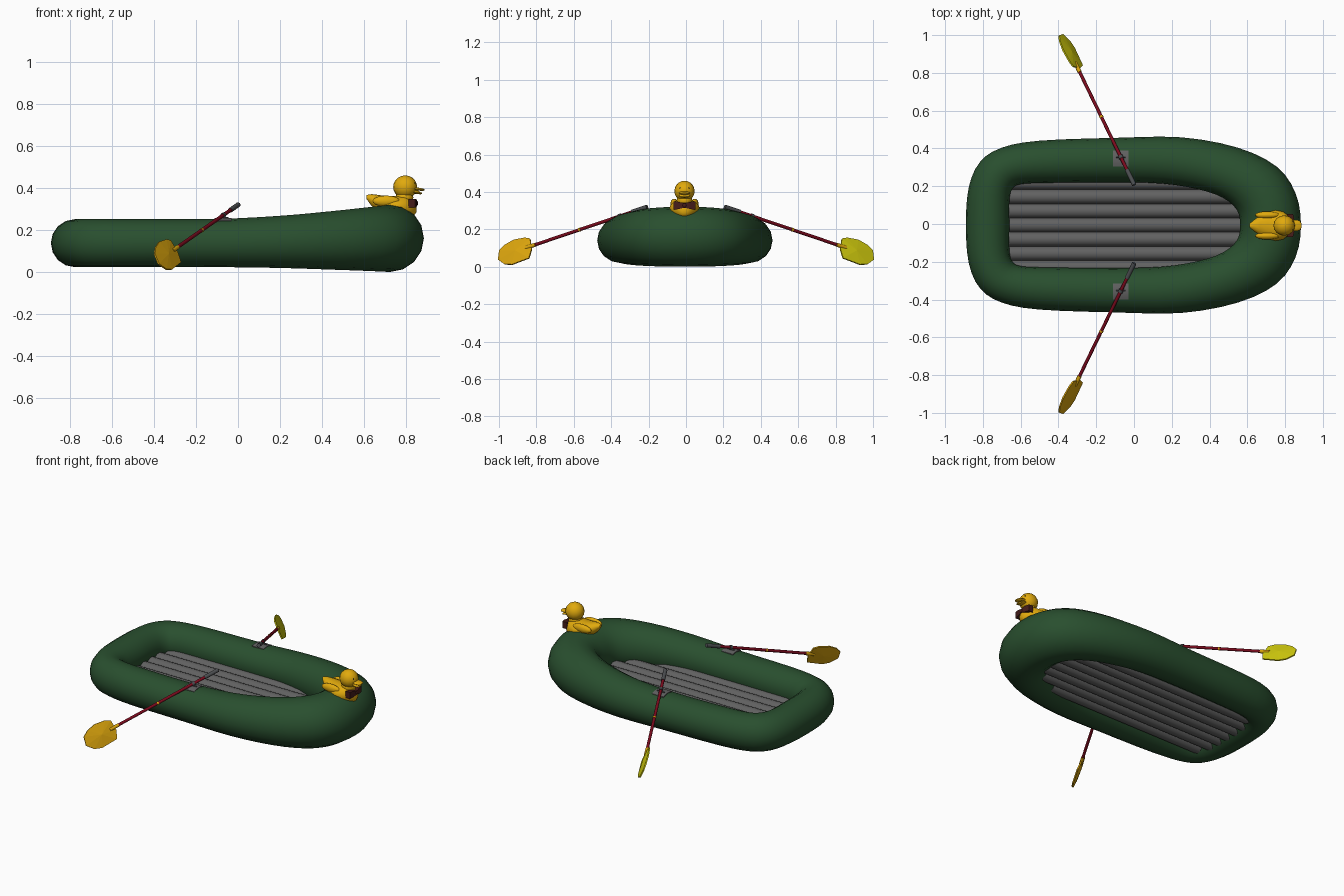
import bpy, bmesh
from math import sin, cos, pi, sqrt
from mathutils import Vector as V

if "Cube" in bpy.data.objects:
    bpy.data.objects.remove(bpy.data.objects["Cube"])

def mat(name, *c):
    m = bpy.data.materials.new(name)
    m.diffuse_color = (*c, 1)
    m.use_nodes = True
    m.node_tree.nodes["Principled BSDF"].inputs["Base Color"].default_value = m.diffuse_color
    return m

GREEN = mat("green", .022, .078, .028)
GREY = mat("dark_grey", .12, .12, .12)
GRIP = mat("grip_grey", .07, .075, .08)
RED = mat("red", .2, .003, .012)
GOLD = mat("gold", .75, .4, .004)
YELLOW = mat("yellow", .62, .58, .004)
ORANGE = mat("orange", .72, .38, .004)
BROWN = mat("brown", .06, .012, .01)
BLACK = mat("black", .01, .01, .01)
YC = -.006

def build(name, verts, faces, m, angle=40):
    me = bpy.data.meshes.new(name)
    me.from_pydata([tuple(v) for v in verts], [], faces)
    bm = bmesh.new()
    bm.from_mesh(me)
    bmesh.ops.recalc_face_normals(bm, faces=bm.faces)
    bm.to_mesh(me)
    bm.free()
    o = bpy.data.objects.new(name, me)
    bpy.context.collection.objects.link(o)
    me.materials.append(m)
    if angle:
        bpy.ops.object.select_all(action='DESELECT')
        o.select_set(True)
        bpy.context.view_layer.objects.active = o
        bpy.ops.object.shade_smooth_by_angle(angle=angle * pi / 180)
    return o

def loft(name, rings, m, closed=False, angle=40):
    n, k = len(rings[0]), len(rings)
    faces = []
    for i in range(k if closed else k - 1):
        a, b = i * n, (i + 1) % k * n
        faces += [(a + j, a + (j + 1) % n, b + (j + 1) % n, b + j) for j in range(n)]
    if not closed:
        faces += [tuple(range(n)), tuple(range((k - 1) * n, k * n))]
    return build(name, [p for r in rings for p in r], faces, m, angle)

def ring(c, u, v, n):
    return [c + u * cos(2 * pi * i / n) + v * sin(2 * pi * i / n) for i in range(n)]

def ball(name, c, r, m, seg=16, rings=10):
    rs = []
    for i in range(rings + 1):
        t = pi * min(max(i / rings, .01), .99)
        rs.append(ring(V(c) + V((0, 0, r[2] * cos(t))), V((r[0] * sin(t), 0, 0)),
                       V((0, r[1] * sin(t), 0)), seg))
    return loft(name, rs, m)

# inflated hull: outer x y, inner x y, bottom z, top z along one side
half = [(.884, 0, .562, 0, .001, .322), (.855, .17, .545, .08, .002, .318),
        (.755, .31, .47, .145, .006, .308), (.55, .41, .34, .19, .012, .29),
        (.25, .465, .15, .22, .02, .268), (-.1, .462, -.1, .227, .024, .253),
        (-.5, .447, -.45, .224, .024, .252), (-.70, .41, -.60, .217, .024, .252),
        (-.815, .335, -.645, .19, .024, .252), (-.875, .2, -.66, .13, .024, .252),
        (-.89, 0, -.66, 0, .024, .252)]
ctrl = half + [(a, -b, c, -d, e, f) for a, b, c, d, e, f in half[-2:0:-1]]
rings = []
N, SUB = len(ctrl), 3
for i in range(N):
    p = [ctrl[(i + k) % N] for k in (-1, 0, 1, 2)]
    for s in range(SUB):
        t = s / SUB
        q = [.5 * (2 * b + (c - a) * t + (2 * a - 5 * b + 4 * c - d) * t * t
                   + (3 * b - a - 3 * c + d) * t ** 3) for a, b, c, d in zip(*p)]
        o, n = V((q[0], q[1] + YC, 0)), V((q[2], q[3] + YC, 0))
        mid = (o + n) / 2 + V((0, 0, (q[4] + q[5]) / 2))
        rings.append(ring(mid, (o - n) / 2, V((0, 0, (q[5] - q[4]) / 2)), 16))
loft("inflated_hull", rings, GREEN, closed=True)

# floor of parallel air tubes
for i in range(-3, 4):
    y = i * .075 + YC
    x1 = (.68, .66, .58, .44)[abs(i)]
    x0 = (-.74, -.74, -.73, -.68)[abs(i)]
    loft(f"floor_tube_{i + 4}", [ring(V((x, y, .08)), V((0, .0395, 0)), V((0, 0, .042)), 12)
                                 for x in (x0, x1)], GREY)

# oars with grips, rings, blades and lock patches on both sides
def rod(name, a, b, r, m, n=10):
    d = (b - a).normalized()
    u = d.cross(V((0, 0, 1))).normalized()
    w = u.cross(d)
    return loft(name, [ring(p, u * r, w * r, n) for p in (a, b)], m)

for side, sg, blade_mat in (("left", 1, YELLOW), ("right", -1, ORANGE)):
    a, b = V((0, sg * .21, .32)), V((-.30, sg * .83, .11))
    d = (b - a).normalized()
    # blade leans so that its upper edge points to the stern
    up = (V((0, 0, 1)) - d * d.z).normalized()
    w = up * cos(.42) - d.cross(up) * sg * sin(.42)
    nrm = d.cross(w)
    rod(f"{side}_oar_shaft", a, b, .009, RED)
    rod(f"{side}_oar_grip", a - d * .003, a + d * .09, .012, GRIP)
    rod(f"{side}_oar_joint", a.lerp(b, .57), a.lerp(b, .585), .0105, ORANGE)
    rod(f"{side}_blade_socket", b - d * .03, b + d * .03, .011, ORANGE)
    outline = [(0, .046), (.03, .062), (.1, .072), (.155, .06), (.192, .037), (.203, -.015),
               (.165, -.056), (.12, -.072), (.015, -.068), (-.005, -.02)]
    vs = [b + d * s + w * h + nrm * e for e in (.004, -.004) for s, h in outline]
    vs += [b + d * .09 + nrm * .012, b + d * .09 - nrm * .012]
    k = len(outline)
    fs = []
    for i in range(k):
        j = (i + 1) % k
        fs += [(i, j, k + j, k + i), (i, j, 2 * k), (k + i, k + j, 2 * k + 1)]
    build(f"{side}_oar_blade", vs, fs, blade_mat, 0)
    # patch curved over the hull
    rows = []
    for i in range(7):
        y = .31 + .084 * i / 6
        z = .139 + .114 * sqrt(1 - ((y - .345) / .118) ** 2)
        yy = sg * y + YC
        rows.append([V((x, yy, z + e)) for x, e in ((-.112, -.01), (-.112, .004), (-.03, .004), (-.03, -.01))])
    loft(f"{side}_lock_patch", rows, GREY)
    # lock collar and pin holding the shaft
    c = a + d * (.07 / -d.x)
    rod(f"{side}_lock_collar", c - d * .008, c + d * .008, .0125, GRIP)
    rod(f"{side}_lock_pin", c - V((.025, 0, .012)), c + V((.025, 0, -.012)), .004, GRIP)

# duck ornament on the bow
DY = -.008
body = [(.612, .01, .357, .01), (.635, .03, .343, .028), (.67, .055, .325, .042),
        (.71, .073, .315, .046), (.75, .082, .31, .052), (.79, .073, .31, .056),
        (.82, .052, .308, .048), (.838, .033, .304, .034), (.848, .012, .3, .015)]
loft("duck_body", [ring(V((x, DY, z)), V((0, h, 0)), V((0, 0, v)), 16) for x, h, z, v in body], GOLD)
ball("duck_neck", (.792, DY, .355), (.042, .042, .04), GOLD)
ball("duck_head", (.795, DY, .405), (.057, .054, .055), GOLD)
for s, side in ((1, "left"), (-1, "right")):
    ball(f"duck_wing_{side}", (.705, DY + s * .055, .338), (.065, .02, .026), GOLD)
    ball(f"duck_eye_{side}", (.84, DY + s * .022, .42), (.004, .005, .007), BLACK, 8, 6)
    # bow tie half
    loft(f"bow_tie_{side}",
         [[V((.852 - x, DY + s * y, .328 + h)), V((.82 - x, DY + s * y, .328 + h)),
           V((.82 - x, DY + s * y, .328 - h)), V((.852 - x, DY + s * y, .328 - h))]
          for x, y, h in ((0, 0, .012), (.004, .035, .02), (.01, .06, .021))], BROWN)
ball("bow_tie_knot", (.845, DY, .328), (.012, .012, .014), BROWN, 10, 6)
for nm, z0, z1, x1 in (("upper", .397, .392, .886), ("lower", .384, .375, .874)):
    loft(f"duck_bill_{nm}", [ring(V((x, DY, z)), V((0, h, 0)), V((0, 0, v)), 12) for x, h, z, v in
         ((.825, .026, z0, .012), (.86, .03, (z0 + z1) / 2, .007), (x1 - .008, .025, z1, .006), (x1, .012, z1, .003))], GOLD)
